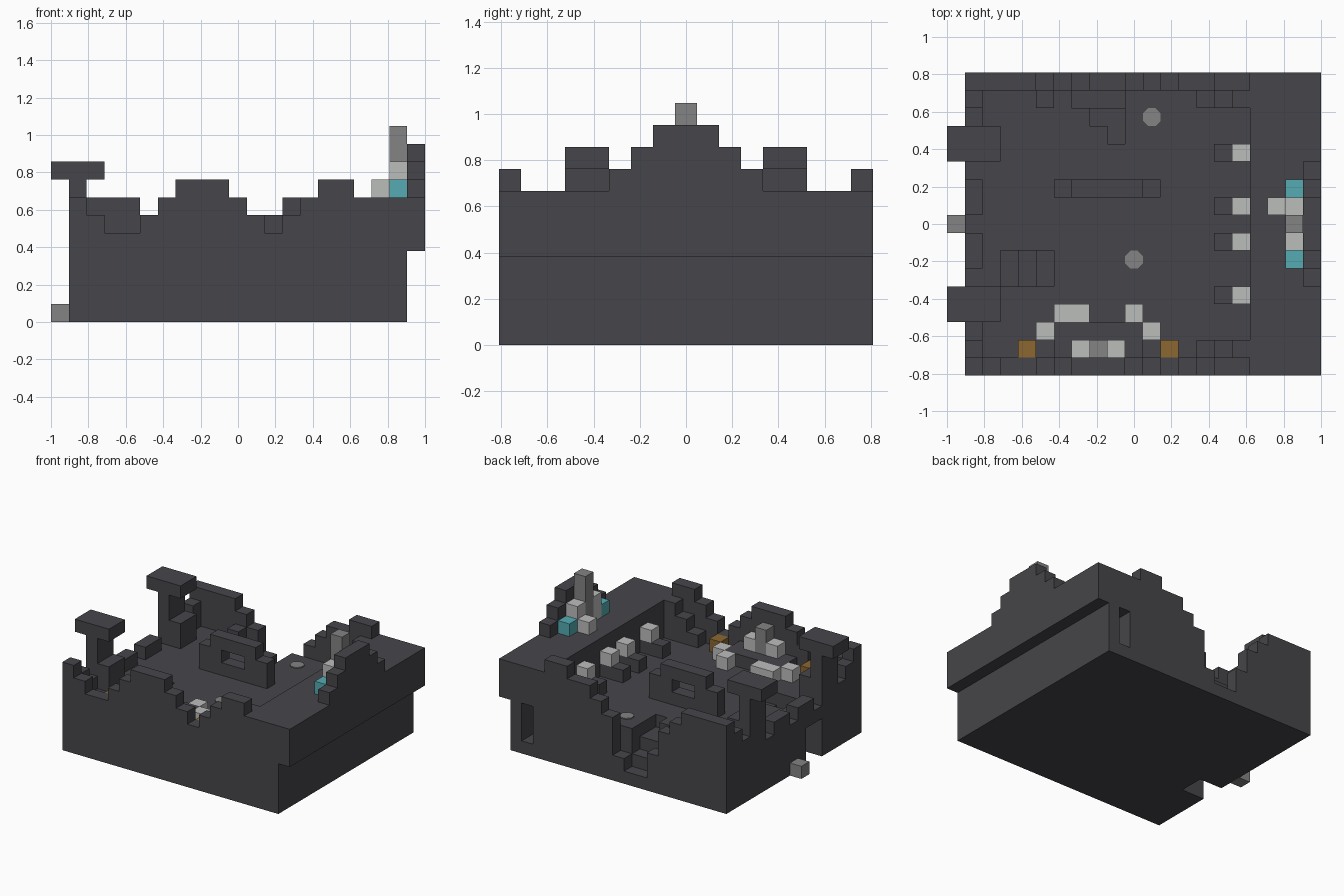
import bpy
import bmesh
import math
from mathutils import Vector

if "Cube" in bpy.data.objects:
    bpy.data.objects.remove(bpy.data.objects["Cube"], do_unlink=True)

U = 2 / 21                        # edge of one building block
ORIGIN = Vector((-1, -8.5 * U, 0))


def material(name, r, g, b):
    mat = bpy.data.materials.new(name)
    mat.use_nodes = True
    mat.diffuse_color = (r, g, b, 1)
    mat.node_tree.nodes["Principled BSDF"].inputs["Base Color"].default_value = (r, g, b, 1)
    return mat


STONE = material("dark stone", 0.061, 0.060, 0.068)
PALE = material("pale stone", 0.50, 0.51, 0.50)
GREY = material("mid grey", 0.23, 0.23, 0.23)
TEAL = material("teal", 0.09, 0.41, 0.45)
BRONZE = material("bronze", 0.26, 0.135, 0.03)


def add_box(bm, lo, hi):
    verts = bmesh.ops.create_cube(bm, size=1)["verts"]
    for v in verts:
        v.co = ORIGIN + U * Vector([l + (h - l) * (c + 0.5) for l, h, c in zip(lo, hi, v.co)])


def make_part(name, mat, boxes):
    """One object from boxes given as (low corner, high corner) in blocks."""
    bm = bmesh.new()
    for lo, hi in boxes:
        add_box(bm, lo, hi)
    mesh = bpy.data.meshes.new(name)
    bm.to_mesh(mesh)
    bm.free()
    mesh.materials.append(mat)
    obj = bpy.data.objects.new(name, mesh)
    bpy.context.collection.objects.link(obj)
    return obj


def cell(x, y, z, top=None):
    return (x, y, z), (x + 1, y + 1, top or z + 1)


def runs(heights, start):
    """Group equal neighbouring heights into (first, last, height)."""
    first = 0
    for n in range(1, len(heights) + 1):
        if n == len(heights) or heights[n] != heights[first]:
            yield start + first, start + n, heights[first]
            first = n


def cut(target, boxes):
    for lo, hi in boxes:
        cutter = make_part("cutter", STONE, [(lo, hi)])
        cutter.hide_render = True
        mod = target.modifiers.new("cut", "BOOLEAN")
        mod.operation = "DIFFERENCE"
        mod.solver = "EXACT"
        mod.object = cutter
        bpy.context.view_layer.objects.active = target
        bpy.ops.object.modifier_apply(modifier=mod.name)
        bpy.data.objects.remove(cutter, do_unlink=True)


# Base with stair shaft, back niche and broken rear breach
base = make_part("base", STONE, [((1, 0, 0), (20, 17, 4))])
cut(base, [
    ((0, 5, -1), (6, 7, 5)),
    ((18, 15, 1), (19, 18, 4)),
    ((7, 16, 3), (8, 18, 5)),
    ((8, 16, 1), (10, 18, 5)),
    ((10, 16, 2), (11, 18, 5)),
    ((7, 15, 2), (10, 16, 5)),
    ((8, 14, 3), (10, 15, 5)),
    ((9, 13, 3), (10, 14, 5)),
])

# Entrance stair and the roof over its doorway
make_part("entrance_stair", STONE,
          [((2 + n, 5, 0), (3 + n, 7, n)) for n in (1, 2, 3)])
make_part("doorway_roof", STONE, [((1, 5, 3), (3, 7, 4))])

# Raised platform overhanging the base, with a stair at each end
make_part("platform", STONE, [((17, 0, 4), (21, 17, 7))])
make_part("platform_stairs", STONE,
          [cell(13 + n, y, 4, 4 + n) for y in (1, 15) for n in (1, 2, 3)])

# Ruined walls as rows of heights
front = [7, 6, 5, 5, 6, 7, 8, 8, 8, 7, 6, 5, 6, 7, 8, 8]
back = [7, 7, 7, 7, 6, 5, 4, 4, 4, 4, 5, 6, 7, 7, 8, 8]
side = [6, 5, 4, 4, 4, 5, 5, 4, 5, 5, 4, 4, 4, 5, 6]
for name, heights, y in (("front_wall", front, 0), ("back_wall", back, 16)):
    make_part(name, STONE, [((a, y, 4), (b, y + 1, h))
                            for a, b, h in runs(heights, 1) if h > 4])
make_part("right_wall", STONE, [((1, a, 4), (2, b, h))
                                for a, b, h in runs(side, 1) if h > 4])
make_part("wall_rubble", STONE, [cell(5, 15, 4)])

# Stepped crest behind the high seat
crest = [8, 9, 10, 10, 10, 9, 8]
make_part("crest", STONE, [((20, a, 7), (21, b, h)) for a, b, h in runs(crest, 5)])

# T-shaped pillars with buttresses
for name, y in (("front_pillar", 3), ("back_pillar", 12)):
    make_part(name, STONE, [
        ((1, y, 4), (2, y + 2, 8)),
        ((0, y, 8), (3, y + 2, 9)),
        ((2, y, 4), (3, y + 2, 6)),
    ])

# Free-standing window wall
make_part("window_wall", STONE, [
    cell(6, 10, 4, 6), cell(11, 10, 4, 6),
    cell(7, 10, 4, 7), cell(10, 10, 4, 7),
    ((8, 10, 4), (10, 11, 5)), ((8, 10, 6), (10, 11, 7)),
])

# High seat on the platform
make_part("seat_column", GREY, [cell(19, 8, 7, 11)])
make_part("seat_sides", PALE, [cell(19, 7, 7, 9), cell(19, 9, 7, 9), cell(18, 9, 7)])
make_part("seat_gems", TEAL, [cell(19, 6, 7), cell(19, 10, 7)])

# Row of pale blocks on dark bases along the platform
row = (4, 7, 9, 12)
make_part("row_bases", STONE, [((15, y, 4), (17, y + 1, 5)) for y in row])
make_part("row_blocks", PALE, [cell(16, y, 5) for y in row])

# Small dais with its surrounding seats
make_part("dais", STONE, [((6, 1, 4), (11, 3, 5))])
make_part("dais_blocks", PALE, [cell(7, 1, 5), cell(9, 1, 5)])
make_part("dais_post", GREY, [cell(8, 1, 5, 7)])
make_part("dais_seats", PALE, [cell(5, 2, 4), cell(11, 2, 4), ((6, 3, 4), (8, 4, 5)),
                               cell(10, 3, 4)])
make_part("braziers", BRONZE, [cell(4, 1, 4), cell(12, 1, 4)])

# Loose block outside the wall
make_part("outer_block", GREY, [cell(0, 8, 0)])

# Round plates set in the floor
for name, x, y in (("front_floor_plate", 10, 6), ("back_floor_plate", 11, 14)):
    spot = ORIGIN + U * Vector((x + 0.5, y + 0.5, 4)) + Vector((0, 0, 0.004))
    bpy.ops.mesh.primitive_cylinder_add(vertices=8, radius=U * 0.54, depth=0.008,
                                        location=spot, rotation=(0, 0, math.pi / 8))
    plate = bpy.context.object
    plate.name = name
    plate.data.materials.append(GREY)
